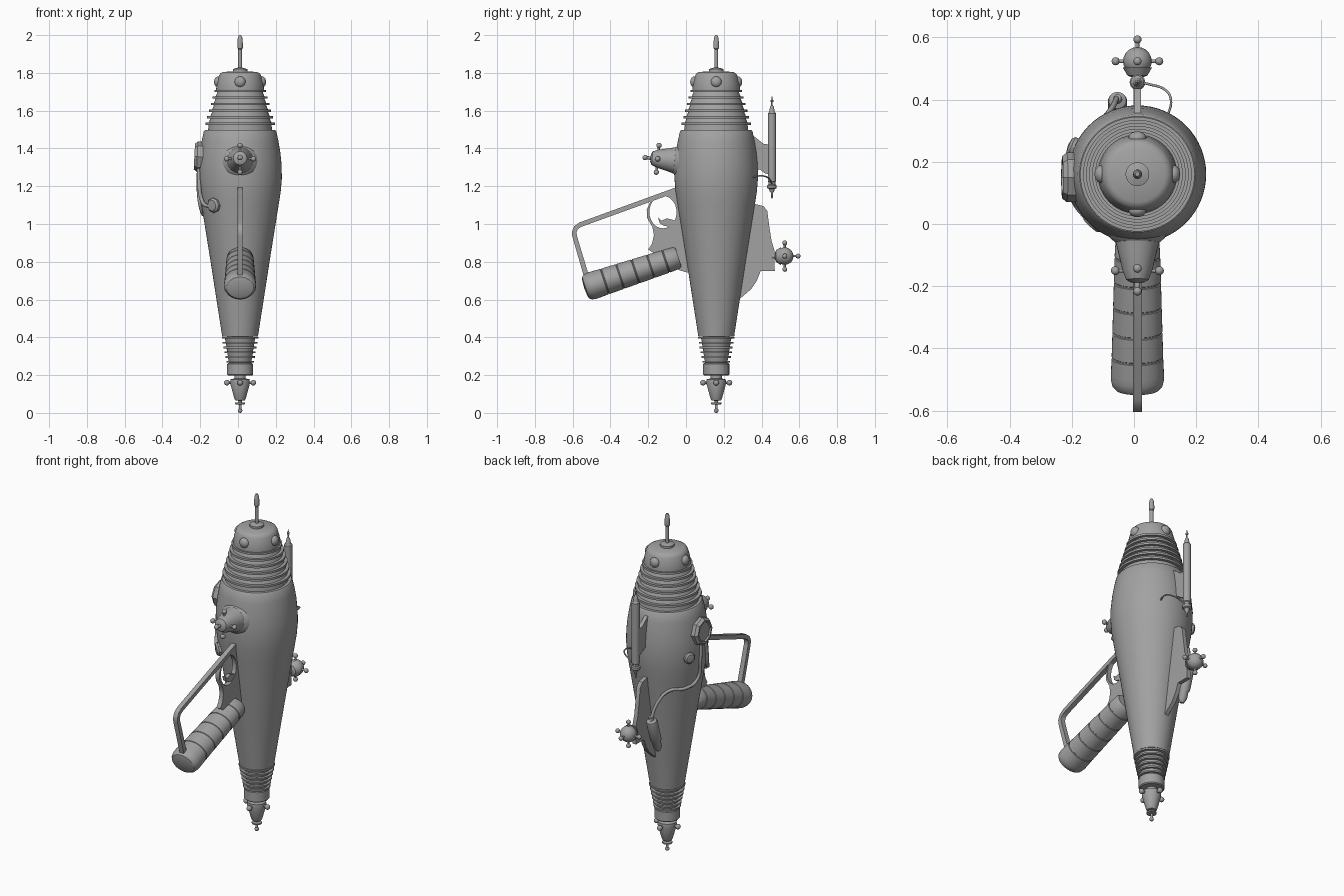
import bpy, bmesh
from math import pi, sin, cos
from mathutils import Vector, Matrix

CX, CY = 0.011, 0.16   # body axis

# Dark gunmetal for every part
METAL = bpy.data.materials.new("gunmetal")
METAL.diffuse_color = (.36, .36, .36, 1)


def finish(ob, angle=0.6):
    bpy.ops.object.select_all(action='DESELECT')
    ob.select_set(True)
    bpy.context.view_layer.objects.active = ob
    if ob.type == 'CURVE':
        bpy.ops.object.convert(target='MESH')
        ob = bpy.context.object
    ob.data.materials.clear()
    ob.data.materials.append(METAL)
    bpy.ops.object.shade_smooth_by_angle(angle=angle)
    return ob


def lathe(name, profile, loc=(CX, CY, 0), axis=(0, 0, 1), steps=48, scale=(1, 1, 1)):
    """Revolve (radius, height) points around an axis."""
    bm = bmesh.new()
    vs = [bm.verts.new((r, 0, h)) for r, h in profile]
    es = [bm.edges.new(p) for p in zip(vs, vs[1:])]
    bmesh.ops.spin(bm, geom=vs + es, axis=(0, 0, 1), cent=(0, 0, 0),
                   angle=2 * pi, steps=steps)
    bmesh.ops.remove_doubles(bm, verts=bm.verts, dist=1e-5)
    bmesh.ops.recalc_face_normals(bm, faces=bm.faces)
    me = bpy.data.meshes.new(name)
    bm.to_mesh(me)
    bm.free()
    ob = bpy.data.objects.new(name, me)
    bpy.context.collection.objects.link(ob)
    rot = Vector(axis).to_track_quat('Z', 'Y').to_matrix().to_4x4()
    ob.matrix_world = Matrix.Translation(loc) @ rot @ Matrix.Diagonal((*scale, 1))
    return finish(ob)


def ball(name, loc, r, axis=(0, 0, 1), flat=1.0):
    n = 10
    prof = [(r * sin(pi * i / n), -r * flat * cos(pi * i / n)) for i in range(n + 1)]
    return lathe(name, prof, loc, axis, 20)


def rod(name, a, b, r, steps=16):
    a, b = Vector(a), Vector(b)
    h = (b - a).length
    return lathe(name, [(0, 0), (r, 0), (r, h), (0, h)], a, b - a, steps)


def tube(name, pts, r):
    cu = bpy.data.curves.new(name, 'CURVE')
    cu.dimensions, cu.bevel_depth, cu.bevel_resolution = '3D', r, 3
    cu.use_fill_caps = True
    sp = cu.splines.new('BEZIER')
    sp.bezier_points.add(len(pts) - 1)
    for bp, p in zip(sp.bezier_points, pts):
        bp.co = p
        bp.handle_left_type = bp.handle_right_type = 'AUTO'
    ob = bpy.data.objects.new(name, cu)
    bpy.context.collection.objects.link(ob)
    return finish(ob, 1.0)


def plate(name, loops, half=0.013):
    """Flat plate in the y-z plane; further loops are holes."""
    cu = bpy.data.curves.new(name, 'CURVE')
    cu.dimensions, cu.fill_mode, cu.extrude = '2D', 'BOTH', half
    for pts in loops:
        sp = cu.splines.new('POLY')
        sp.points.add(len(pts) - 1)
        for p, (y, z) in zip(sp.points, pts):
            p.co = (y, z, 0, 1)
        sp.use_cyclic_u = True
    ob = bpy.data.objects.new(name, cu)
    bpy.context.collection.objects.link(ob)
    ob.matrix_world = Matrix(((0, 0, 1, CX), (1, 0, 0, 0), (0, 1, 0, 0), (0, 0, 0, 1)))
    return finish(ob)


def fins(n, z0, z1, outer, inner, t):
    """Profile of a stack of cooling rings."""
    out = []
    for i in range(n):
        f = i / (n - 1)
        z = z0 + (z1 - z0) * f
        ro, ri = (a + (b - a) * f for a, b in (outer, inner))
        out += [(ri, z - t), (ro, z - t), (ro, z), (ri, z)]
    return out


def spokes(name, centre, dirs, reach, r_ball, r_rod):
    for i, d in enumerate(dirs):
        end = Vector(centre) + Vector(d) * reach
        rod(f"{name}_rod_{i}", centre, end, r_rod)
        ball(f"{name}_ball_{i}", end, r_ball)


RING = [(1, 0, 0), (-1, 0, 0), (0, 1, 0), (0, -1, 0)]
CROSS = [(1, 0, 0), (-1, 0, 0), (0, 0, 1), (0, 0, -1)]

# Main hull and ringed ends
lathe("hull", [(0, .405), (.095, .405), (.097, .42), (.125, .6), (.156, .8), (.188, 1.0),
               (.204, 1.1), (.215, 1.17), (.221, 1.24), (.22, 1.31), (.213, 1.38),
               (.203, 1.44), (.192, 1.49), (.186, 1.497), (0, 1.497)], steps=64)
lathe("upper_rings", [(0, 1.48), (.172, 1.48)]
      + fins(6, 1.537, 1.71, (.184, .136), (.166, .12), .012) + [(0, 1.71)], steps=64)
lathe("lower_rings", [(0, .25), (.058, .25)]
      + fins(6, .275, .402, (.073, .097), (.06, .08), .009) + [(0, .41)])
lathe("rear_collar", [(0, .198), (.064, .198), (.069, .203), (.069, .258), (.064, .263), (0, .263)])

# Top cap, bumps and muzzle
lathe("top_cap", [(0, 1.70), (.126, 1.70), (.127, 1.712), (.123, 1.745), (.112, 1.785),
                  (.105, 1.797), (.09, 1.805), (0, 1.81)])
for i, d in enumerate(RING):
    ball(f"cap_bump_{i}", Vector((CX, CY, 1.752)) + Vector(d) * .116, .029, d, .75)
lathe("muzzle_rod", [(0, 1.8), (.038, 1.8), (.038, 1.82), (.02, 1.826), (.01, 1.828), (.01, 1.925),
                     (.014, 1.93), (.015, 1.95), (.012, 1.985), (.007, 1.998), (0, 2.0)])

# Pointed tail
lathe("tail_cone", [(0, .205), (.03, .205), (.03, .182), (.05, .178), (.052, .155), (.03, .075),
                    (.025, .066), (.009, .064), (.009, .056), (.027, .054), (.027, .046),
                    (.007, .044), (.007, .02), (0, .02)])
ball("tail_ball", (CX, CY, .012), .012)
spokes("tail", (CX, CY, .16), RING, .07, .015, .007)

# Front nozzle with cross, tilted slightly upward
lathe("front_nozzle", [(0, 0), (.105, 0), (.088, .035), (.07, .05), (.062, .08), (.048, .14),
                       (.036, .17), (.022, .178), (0, .18)], (CX, -.01, 1.332), (0, -1, .1), 32)
spokes("nozzle", (CX, -.15, 1.345), [(1, 0, 0), (-1, 0, 0), (0, .1, 1), (0, -.1, -1)],
       .071, .014, .006)
spokes("nozzle_tip", (CX, -.15, 1.345), [(0, -1, .1)], .066, .014, .009)

# Grip with shallow grooves
prof = [(0, 0), (.052, 0), (.06, .012)]
for t in (.07, .155, .24, .325, .41):
    r = .061 + .024 * t
    prof += [(r, t - .004), (r - .003, t - .002), (r - .003, t + .002), (r, t + .004)]
prof += [(.073, .465), (.073, .485), (.069, .505), (.06, .517), (.045, .522), (0, .525)]
lathe("grip", prof, (CX, -.04, .824), (0, -.477, -.157), 40, (1.17, 1, 1))

# Hand guard and trigger frame
plate("hand_guard", [[(0, 1.213), (-.05, 1.195), (-.564, 1.008), (-.592, .988), (-.604, .96),
                      (-.602, .935), (-.543, .73), (-.515, .73), (-.577, .935), (-.58, .957),
                      (-.572, .973), (-.554, .985), (-.05, 1.168), (0, 1.186)]], .014)
hole = [(-.122 + .072 * cos(k * pi / 14), 1.063 + .086 * sin(k * pi / 14)) for k in range(28)]
plate("trigger_frame", [[(.05, 1.21), (-.06, 1.19), (-.135, 1.165), (-.185, 1.125), (-.208, 1.075),
                         (-.205, 1.03), (-.178, .985), (-.17, .94), (-.18, .895), (-.2, .865),
                         (-.1, .8), (-.035, .755), (.0, .745), (.06, .73)], hole], .013)
plate("trigger", [[(-.148, 1.035), (-.13, 1.018), (-.1, 1.03), (-.07, 1.022), (-.03, 1.0),
                   (-.03, .97), (-.09, .985), (-.12, .992), (-.14, 1.005)]], .01)

# Back fin and ball finial
plate("back_fin", [[(.3, 1.12), (.37, 1.105), (.41, 1.095), (.43, 1.07), (.442, .98), (.452, .915),
                    (.468, .86), (.47, .75), (.395, .75), (.375, .7), (.345, .655), (.275, .595),
                    (.2, .6)]], .012)
lathe("finial_cup", [(0, 0), (.015, 0), (.015, .015), (.032, .022), (.047, .048), (0, .048)],
      (CX, .455, .83), (0, 1, 0), 24)
ball("finial", (CX, .523, .83), .046)
spokes("finial_spoke", (CX, .523, .83), CROSS + [(0, 1, 0)], .07, .013, .006)

# Rear antenna tube, bracket and wire
lathe("antenna_tube", [(0, 1.135), (.004, 1.137), (.006, 1.165), (.013, 1.175), (.015, 1.185),
                       (.025, 1.19), (.025, 1.205), (.018, 1.21), (.018, 1.222), (.022, 1.226),
                       (.022, 1.585), (.015, 1.592), (.01, 1.62), (.004, 1.63), (.004, 1.645),
                       (.008, 1.648), (.008, 1.655), (.003, 1.66), (.002, 1.675), (0, 1.675)],
      (CX, .455, 0), steps=24)
plate("antenna_bracket", [[(.3, 1.48), (.355, 1.468), (.385, 1.445), (.41, 1.425), (.445, 1.42),
                           (.445, 1.26), (.415, 1.27), (.39, 1.29), (.365, 1.28), (.3, 1.25)]], .011)
tube("antenna_wire", [(CX, .455, 1.2), (.045, .45, 1.225), (.107, .425, 1.25), (.119, .395, 1.255),
                      (.107, .345, 1.245)], .004)

# Side dial, knobs and hoses on the left
lathe("dial_rim", [(0, 0), (.08, 0), (.08, .03), (.068, .045), (.058, .045), (.055, .036), (0, .036)],
      (-.186, .15, 1.355), (-1, 0, .05), 8)
lathe("side_knob", [(0, -.02), (.032, -.02), (.032, .012), (.024, .02), (0, .024)],
      (-.19, .245, 1.23), (-.92, .39, 0), 20)
lathe("front_knob", [(0, -.02), (.04, -.02), (.04, .012), (.03, .022), (0, .024)],
      (-.125, .01, 1.1), (-.67, -.74, -.1), 8)
tube("front_hose", [(-.208, .12, 1.3), (-.206, .1, 1.22), (-.193, .075, 1.13), (-.173, .045, 1.1),
                    (-.133, .005, 1.1)], .01)
tube("rear_hose", [(-.208, .16, 1.3), (-.211, .165, 1.2), (-.193, .175, 1.07), (-.171, .25, 1.045),
                   (-.111, .322, 1.04), (-.073, .37, .98), (-.053, .41, .88)], .009)
lathe("hose_canister", [(0, -.02), (.012, -.02), (.014, 0), (.028, .008), (.031, .02), (.031, .14),
                        (.024, .155), (.024, .19), (.012, .215), (0, .22)],
      (-.053, .4, .885), (0, -.3, -.95), 20)
